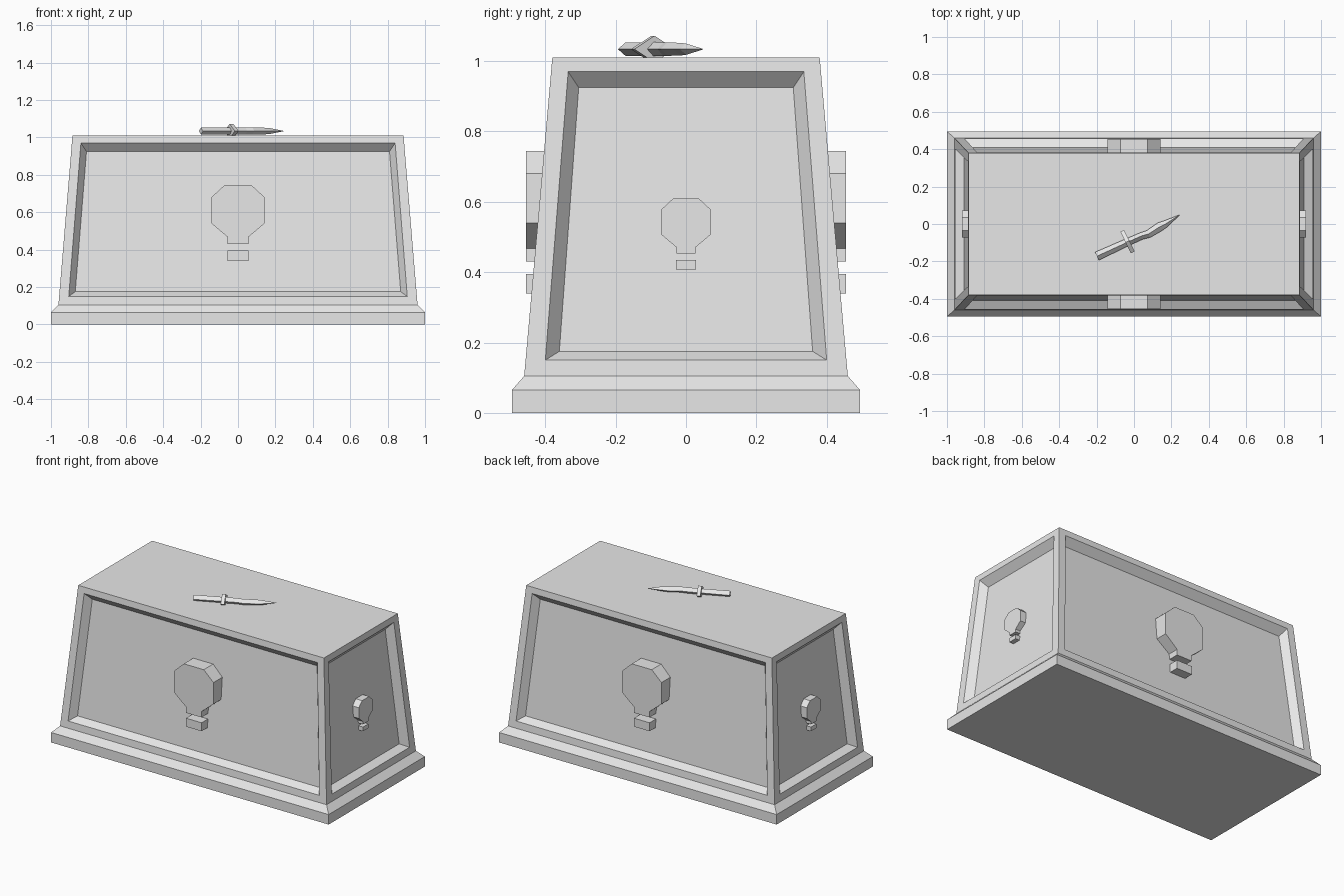
import bpy
import bmesh
from mathutils import Vector

cube = bpy.data.objects.get("Cube")
if cube:
    bpy.data.objects.remove(cube, do_unlink=True)

stone = bpy.data.materials.new("grey_stone")
stone.use_nodes = True
stone.diffuse_color = (0.8, 0.8, 0.8, 1)
stone.node_tree.nodes["Principled BSDF"].inputs["Base Color"].default_value = (0.8, 0.8, 0.8, 1)

UP = Vector((0, 0, 1))
FOOT, CREST = 0.105, 1.01          # heights of the sloping walls


def finish(bm, name):
    bmesh.ops.remove_doubles(bm, verts=bm.verts, dist=0.0005)
    bmesh.ops.recalc_face_normals(bm, faces=bm.faces)
    mesh = bpy.data.meshes.new(name)
    bm.to_mesh(mesh)
    bm.free()
    mesh.materials.append(stone)
    obj = bpy.data.objects.new(name, mesh)
    bpy.context.collection.objects.link(obj)
    return obj


def loft(bm, loops, caps=(True, True)):
    """Skin a list of equal point loops and close the chosen ends."""
    rings = [[bm.verts.new(p) for p in loop] for loop in loops]
    for a, b in zip(rings, rings[1:]):
        for i in range(len(a)):
            j = (i + 1) % len(a)
            bm.faces.new((a[i], a[j], b[j], b[i]))
    if caps[0]:
        bm.faces.new(rings[0][::-1])
    if caps[1]:
        bm.faces.new(rings[-1])


def rectangle(x, y, z):
    return [Vector((sx * x, sy * y, z)) for sx, sy in ((-1, -1), (1, -1), (1, 1), (-1, 1))]


def wall_half(low, high, z):
    return low + (high - low) * (z - FOOT) / (CREST - FOOT)


# Wall sides: outward normal, distance out and half width at foot and crest,
# then half widths of the panel opening and of its recessed floor
LONG = ((0.46, 0.38), (0.96, 0.885), ((0.905, 0.84), (0.87, 0.81)))
SHORT = ((0.96, 0.885), (0.46, 0.38), ((0.40, 0.335), (0.36, 0.305)))
SIDES = {"front": ((0, -1), LONG), "back": ((0, 1), LONG),
         "left": ((1, 0), SHORT), "right": ((-1, 0), SHORT)}


def axes(normal):
    nx, ny = normal
    return Vector((nx, ny, 0)), Vector((-ny, nx, 0))


# Plinth, sloping walls with recessed panels, and flat top
bm = bmesh.new()
loft(bm, [rectangle(1, 0.495, 0), rectangle(1, 0.495, 0.065),
          rectangle(0.96, 0.46, FOOT)], (True, False))
bm.faces.new([bm.verts.new(p) for p in rectangle(0.885, 0.38, CREST)])
for normal, (reach, width, (opening, floor)) in SIDES.values():
    out, along = axes(normal)

    def frame(halves, z_low, z_high, depth):
        points = []
        for sign, half, z in ((-1, halves[0], z_low), (1, halves[0], z_low),
                              (1, halves[1], z_high), (-1, halves[1], z_high)):
            distance = wall_half(*reach, z) - depth
            points.append(along * sign * half + out * distance + UP * z)
        return points

    loft(bm, [frame(width, FOOT, CREST, 0), frame(opening, 0.15, 0.97, 0),
              frame(floor, 0.175, 0.925, 0.045)], (False, True))
finish(bm, "tomb_body")

# Raised balloon emblem and basket on every panel
HALF_BALLOON = [(0.055, 0.43), (0.055, 0.467), (0.142, 0.54), (0.142, 0.68), (0.072, 0.745)]
HALF_BASKET = [(0.056, 0.34), (0.056, 0.395)]
for side, (normal, kind) in SIDES.items():
    out, along = axes(normal)
    scale, top, inner, outer = (1, 0.745, 0.34, 0.455) if kind is LONG else (0.5, 0.61, 0.86, 0.92)
    for part, half in (("balloon", HALF_BALLOON), ("basket", HALF_BASKET)):
        outline = half + [(-s, z) for s, z in reversed(half)]
        bm = bmesh.new()
        loft(bm, [[along * s * scale + UP * (top - (0.745 - z) * scale) + out * d
                   for s, z in outline] for d in (inner, outer)])
        finish(bm, f"{side}_{part}")

# Wavy dagger lying on top: each part is a diamond section along a path
AXIS = Vector((0.442, 0.218, 0)).normalized()
ACROSS = Vector((-AXIS.y, AXIS.x, 0))


def diamond_bar(name, stations):
    """Stations are x, y, half width, half height."""
    bm = bmesh.new()
    loops = []
    for x, y, w, h in stations:
        c = Vector((x, y, 1.034))
        loops.append([c + ACROSS * w, c + UP * h, c - ACROSS * w, c - UP * h])
    loft(bm, loops)
    finish(bm, name)


diamond_bar("dagger_handle", [(-0.198, -0.172, 0.024, 0.019), (-0.03, -0.095, 0.02, 0.019)])
guard = Vector((-0.035, -0.094, 0))
diamond_bar("dagger_guard", [(*(guard + AXIS * k).xy, 0.064, 0.038) for k in (-0.011, 0.011)])
diamond_bar("dagger_blade", [
    (-0.03, -0.095, 0.02, 0.02), (0.04, -0.064, 0.019, 0.019), (0.078, -0.053, 0.021, 0.019),
    (0.136, -0.016, 0.024, 0.018), (0.168, 0.0, 0.019, 0.016), (0.243, 0.048, 0.001, 0.001)])
